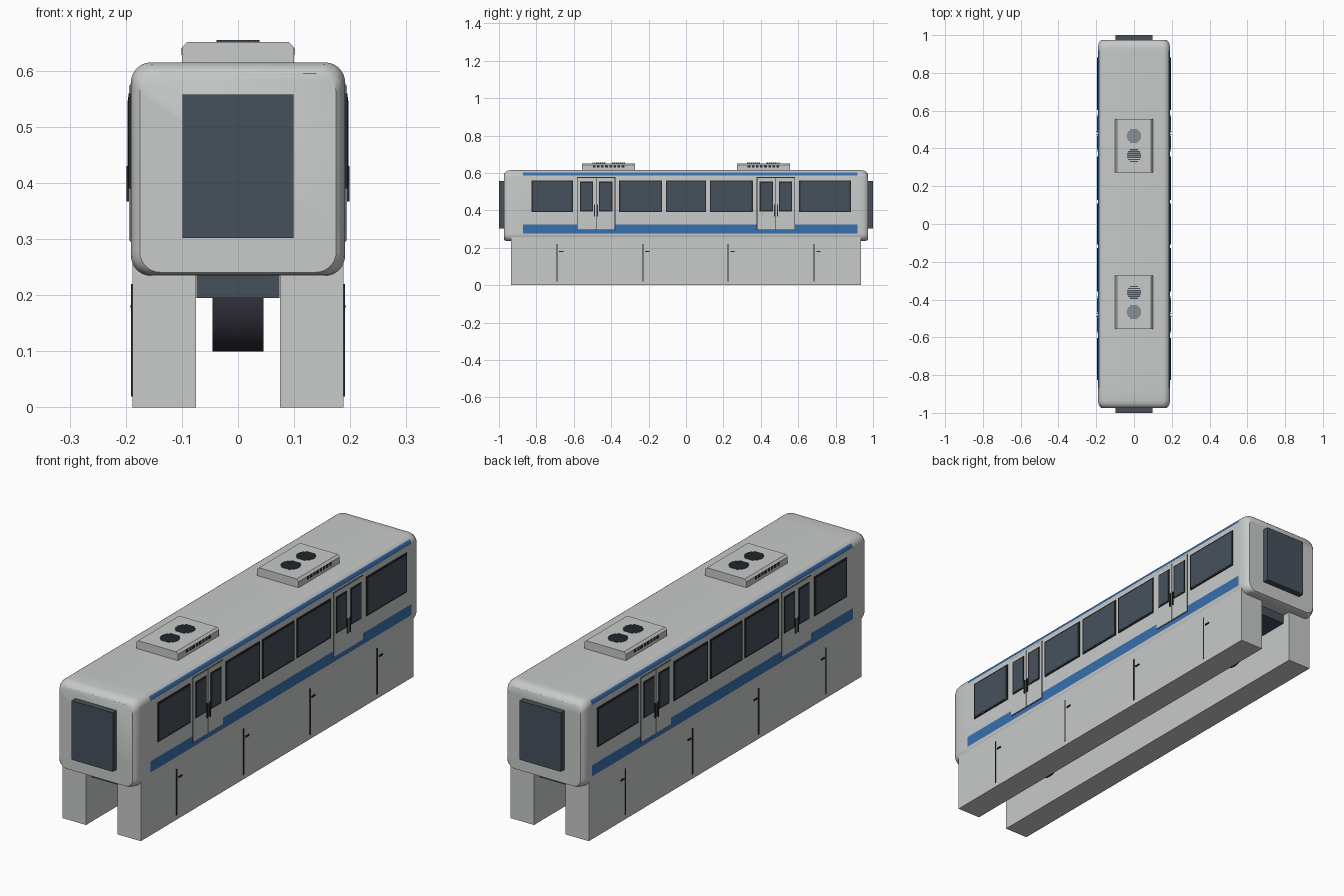
import bpy, bmesh, math
from mathutils import Vector

old = bpy.data.objects.get("Cube")
if old:
    bpy.data.objects.remove(old, do_unlink=True)


def material(name, r, g, b):
    m = bpy.data.materials.new(name)
    m.use_nodes = True
    m.diffuse_color = (r, g, b, 1)
    m.node_tree.nodes["Principled BSDF"].inputs["Base Color"].default_value = (r, g, b, 1)
    return m


SHELL = material("light grey", 0.58, 0.59, 0.59)
BLUE = material("stripe blue", 0.04, 0.16, 0.42)
GLASS = material("slate glass", 0.062, 0.082, 0.105)
TRIM = material("dark trim", 0.02, 0.022, 0.025)
RUBBER = material("tyre rubber", 0.027, 0.025, 0.037)


def finish(bm, name, *mats, smooth=False):
    bmesh.ops.recalc_face_normals(bm, faces=bm.faces)
    mesh = bpy.data.meshes.new(name)
    bm.to_mesh(mesh)
    bm.free()
    obj = bpy.data.objects.new(name, mesh)
    bpy.context.collection.objects.link(obj)
    for m in mats:
        mesh.materials.append(m)
    if smooth:
        bpy.ops.object.select_all(action='DESELECT')
        obj.select_set(True)
        bpy.context.view_layer.objects.active = obj
        bpy.ops.object.shade_smooth_by_angle(angle=math.radians(35))
    return obj


def add_box(bm, x, y, z):
    """Add a box spanning the three (low, high) ranges."""
    verts = bmesh.ops.create_cube(bm, size=1)["verts"]
    for v in verts:
        v.co = Vector([(a + b) / 2 + c * (b - a) for c, (a, b) in zip(v.co, (x, y, z))])
    return verts


def boxes(name, mat, *ranges):
    bm = bmesh.new()
    for r in ranges:
        add_box(bm, *r)
    return finish(bm, name, mat)


def both_sides(name, mat, *ranges):
    """Boxes on the left side, repeated on the right."""
    for side, s in (("left", 1), ("right", -1)):
        boxes(f"{side}_{name}", mat,
              *[(sorted((s * x[0], s * x[1])), y, z) for x, y, z in ranges])


def ring(bm, y, half, low, high, radius, steps=7):
    """Rounded rectangle cross-section at y."""
    verts = []
    corners = ((1, high - radius), (-1, high - radius), (-1, low + radius), (1, low + radius))
    for i, (sx, cz) in enumerate(corners):
        for k in range(steps + 1):
            a = math.pi / 2 * (i + k / steps)
            verts.append(bm.verts.new((sx * (half - radius) + radius * math.cos(a), y,
                                       cz + radius * math.sin(a))))
    return verts


# Car body: lofted shell with rounded ends and painted side stripes
bm = bmesh.new()
ends = [(0.973, 0.175, 0.241, 0.595), (0.966, 0.182, 0.238, 0.604),
        (0.953, 0.188, 0.236, 0.612), (0.935, 0.191, 0.235, 0.615)]
sections = [(-y, h, a, b) for y, h, a, b in ends] + ends[::-1]
rings = [ring(bm, y, h, a, b, 0.036) for y, h, a, b in sections]
for p, q in zip(rings, rings[1:]):
    for i in range(len(p)):
        j = (i + 1) % len(p)
        bm.faces.new((p[i], p[j], q[j], q[i]))
bm.faces.new(rings[0])
bm.faces.new(rings[-1])
STRIPES = ((0.275, 0.323), (0.585, 0.602))
STRIPE_Y = (-0.872, 0.918)
cuts = [((0, 0, z), (0, 0, 1)) for band in STRIPES for z in band]
cuts += [((0, y, 0), (0, 1, 0)) for y in STRIPE_Y]
for co, no in cuts:
    bmesh.ops.bisect_plane(bm, geom=bm.verts[:] + bm.edges[:] + bm.faces[:],
                           plane_co=co, plane_no=no)
for f in bm.faces:
    c = f.calc_center_median()
    if (abs(c.x) > 0.17 and STRIPE_Y[0] < c.y < STRIPE_Y[1]
            and any(a < c.z < b for a, b in STRIPES)):
        f.material_index = 1
finish(bm, "car_body", SHELL, BLUE, smooth=True)

# End windows
for name, s in (("front", -1), ("back", 1)):
    boxes(f"{name}_window", GLASS, ((-0.099, 0.099), sorted((s * 0.96, s)), (0.302, 0.558)))

# Side skirts with panel gaps and latches
both_sides("skirt", SHELL, ((0.075, 0.188), (-0.935, 0.935), (0, 0.27)))
seams = (-0.69, -0.23, 0.225, 0.685)
both_sides("skirt_seams", TRIM,
           *[((0.18, 0.1905), (y - 0.003, y + 0.003), (0.02, 0.22)) for y in seams])
both_sides("skirt_latches", TRIM,
           *[((0.18, 0.192), (y + 0.012, y + 0.034), (0.177, 0.183)) for y in seams])


# Side windows: dark frame with glass in it
def window(name, y0, y1, z0, z1, x, rim):
    both_sides(f"{name}_frame", TRIM, ((0.18, x), (y0, y1), (z0, z1)))
    both_sides(f"{name}_glass", GLASS,
               ((0.185, x + 0.001), (y0 + rim, y1 - rim), (z0 + rim, z1 - rim)))


panes = ((-0.825, -0.604), (-0.358, -0.128), (-0.108, 0.108), (0.128, 0.358), (0.604, 0.882))
for i, (a, b) in enumerate(panes):
    window(f"window_{i + 1}", a, b, 0.39, 0.56, 0.195, 0.007)

# Sliding doors: two leaves, each with a window and a handle
for name, mid in (("front_door", -0.481), ("back_door", 0.481)):
    both_sides(f"{name}_gap", TRIM, ((0.18, 0.1915), (mid - 0.103, mid + 0.103), (0.295, 0.577)))
    for leaf, s in (("leaf_a", -1), ("leaf_b", 1)):
        span = sorted((mid + s * 0.0015, mid + s * 0.1))
        both_sides(f"{name}_{leaf}", SHELL, ((0.18, 0.194), span, (0.298, 0.574)))
        lo, hi = sorted((mid + s * 0.015, mid + s * 0.087))
        window(f"{name}_{leaf}_window", lo, hi, 0.395, 0.553, 0.196, 0.006)
        grip = sorted((mid + s * 0.006, mid + s * 0.011))
        both_sides(f"{name}_{leaf}_handle", TRIM, ((0.19, 0.199), grip, (0.367, 0.43)))

# Roof units with bevelled top, side slots and slatted fans
for name, mid in (("front", -0.414), ("back", 0.414)):
    bm = bmesh.new()
    add_box(bm, (-0.1, 0.1), (mid - 0.141, mid + 0.141), (0.605, 0.651))
    rim = [e for e in bm.edges if all(v.co.z > 0.64 and abs(v.co.x) > 0.09 for v in e.verts)
           and abs(e.verts[0].co.x - e.verts[1].co.x) < 0.01]
    bmesh.ops.bevel(bm, geom=rim, offset=0.009, segments=1, affect='EDGES')
    finish(bm, f"{name}_roof_unit", SHELL)
    both_sides(f"{name}_roof_slots", TRIM,
               *[((0.095, 0.101), (mid + k * 0.022 - 0.007, mid + k * 0.022 + 0.007),
                  (0.628, 0.641)) for k in (i - 3.5 for i in range(8))])
    slats = []
    for fan in (mid - 0.052, mid + 0.052):
        for k in range(-3, 4):
            off = k * 0.0105
            w = math.sqrt(0.038 ** 2 - off ** 2)
            slats.append(((-w, w), (fan + off - 0.0034, fan + off + 0.0034), (0.648, 0.655)))
    boxes(f"{name}_roof_fans", GLASS, *slats)

# Running gear between the skirts
boxes("chassis", GLASS, ((-0.074, 0.074), (-0.9, 0.9), (0.195, 0.25)))
for name, y in (("front", -0.61), ("back", 0.61)):
    bm = bmesh.new()
    bmesh.ops.create_cone(bm, cap_ends=True, segments=32, radius1=0.075, radius2=0.075, depth=0.09)
    for v in bm.verts:
        v.co = Vector((v.co.z, v.co.x + y, v.co.y + 0.175))
    finish(bm, f"{name}_wheel", RUBBER, smooth=True)
